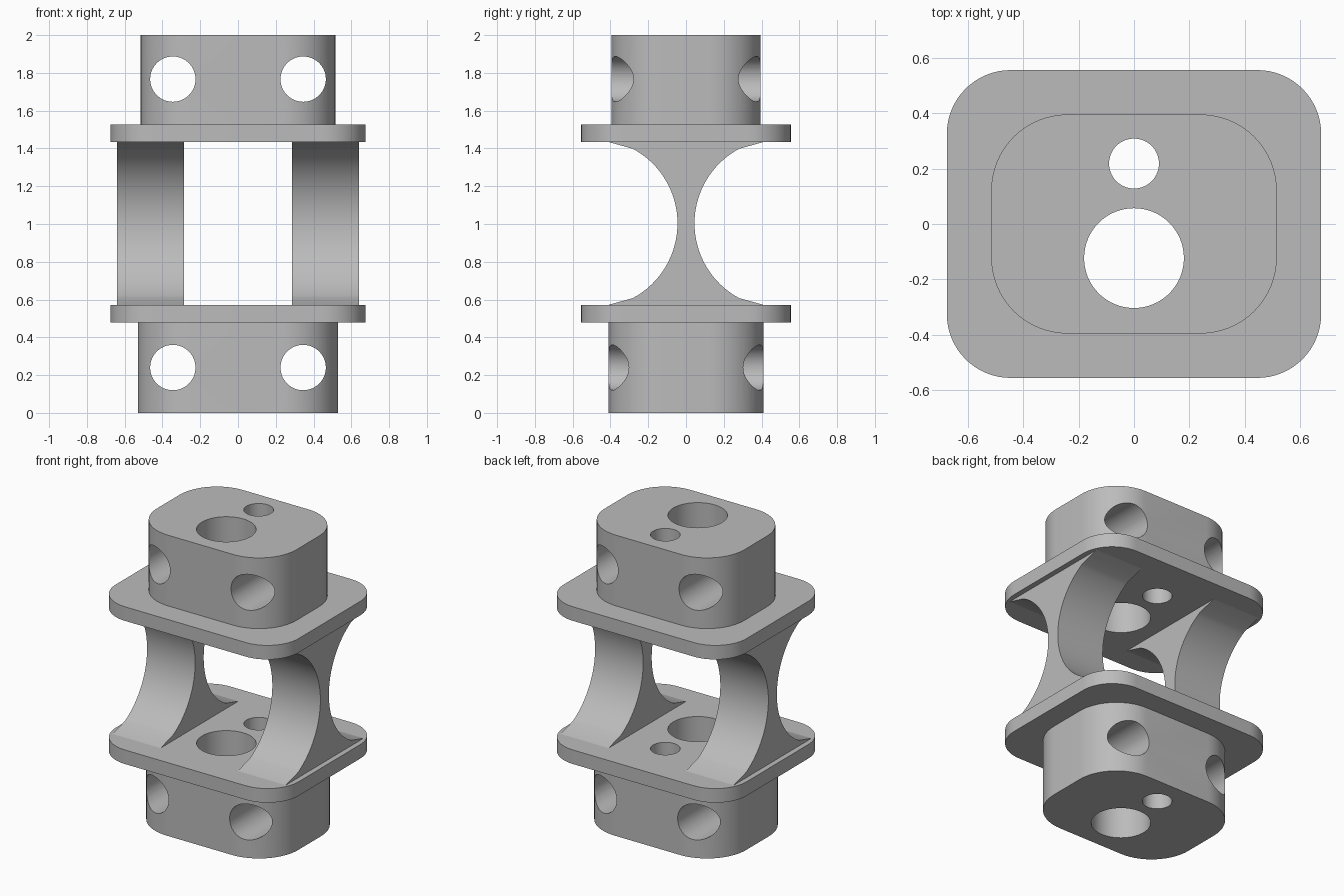
import bpy, bmesh, math
from mathutils import Matrix

cube = bpy.data.objects.get("Cube")
if cube:
    bpy.data.objects.remove(cube, do_unlink=True)

GREY = (0.50, 0.50, 0.50, 1.0)
mat = bpy.data.materials.new("plain grey")
mat.use_nodes = True
mat.diffuse_color = GREY
mat.node_tree.nodes["Principled BSDF"].inputs["Base Color"].default_value = GREY


def make_object(name, bm):
    bmesh.ops.recalc_face_normals(bm, faces=bm.faces)
    mesh = bpy.data.meshes.new(name)
    bm.to_mesh(mesh)
    bm.free()
    mesh.materials.append(mat)
    obj = bpy.data.objects.new(name, mesh)
    bpy.context.collection.objects.link(obj)
    return obj


def extrude(name, outline, offset):
    """Close an outline into a face and extrude it into a solid."""
    bm = bmesh.new()
    face = bm.faces.new([bm.verts.new(p) for p in outline])
    ext = bmesh.ops.extrude_face_region(bm, geom=[face])
    verts = [v for v in ext["geom"] if isinstance(v, bmesh.types.BMVert)]
    bmesh.ops.translate(bm, verts=verts, vec=offset)
    return make_object(name, bm)


def rounded_slab(name, hx, hy, radius, z0, z1, steps=16):
    outline = []
    for corner, (sx, sy) in enumerate([(1, 1), (-1, 1), (-1, -1), (1, -1)]):
        for i in range(steps + 1):
            a = math.pi / 2 * (corner + i / steps)
            outline.append((sx * (hx - radius) + radius * math.cos(a),
                            sy * (hy - radius) + radius * math.sin(a), z0))
    return extrude(name, outline, (0, 0, z1 - z0))


def cutter(name, radius, location, along_y=False):
    bm = bmesh.new()
    turn = Matrix.Rotation(math.pi / 2, 4, "X") if along_y else Matrix()
    bmesh.ops.create_cone(bm, cap_ends=True, segments=64, radius1=radius, radius2=radius,
                          depth=5, matrix=Matrix.Translation(location) @ turn)
    obj = make_object(name, bm)
    obj.hide_render = True
    return obj


def finish(obj, cutters=()):
    """Drill the holes, then smooth the curved faces."""
    bpy.ops.object.select_all(action="DESELECT")
    obj.select_set(True)
    bpy.context.view_layer.objects.active = obj
    for c in cutters:
        mod = obj.modifiers.new("hole", "BOOLEAN")
        mod.object = c
        mod.solver = "EXACT"
        bpy.ops.object.modifier_apply(modifier=mod.name)
    bpy.ops.object.shade_smooth_by_angle(angle=math.radians(30))


# Two bores through the full height
bores = [cutter("large_bore_cutter", 0.18, (0, -0.123, 1)),
         cutter("small_bore_cutter", 0.09, (0, 0.218, 1))]
cutters = list(bores)

# End blocks with cross holes, each against a wider flange
for end, hx, hy, radius, z0, z1, hole_z, f0, f1 in [
        ("lower", 0.53, 0.41, 0.29, 0, 0.478, 0.24, 0.478, 0.572),
        ("upper", 0.515, 0.395, 0.275, 1.528, 2, 1.767, 1.434, 1.528)]:
    cross = [cutter(end + "_cross_hole_cutter", 0.12, (x, 0, hole_z), True)
             for x in (-0.345, 0.345)]
    cutters += cross
    finish(rounded_slab(end + "_block", hx, hy, radius, z0, z1), bores + cross)
    finish(rounded_slab(end + "_flange", 0.675, 0.555, 0.23, f0, f1), bores)

# Waisted legs: circular arcs that flare into a shallow straight foot
MID, HALF, WAIST, ARC = 1.003, 0.431, 0.045, 0.449
sweep = math.asin(0.395 / ARC)
side = [(0.41, -HALF)]
for i in range(33):
    a = sweep * (i / 16 - 1)
    side.append((WAIST + ARC * (1 - math.cos(a)), ARC * math.sin(a)))
side.append((0.41, HALF))
outline = side + [(-y, z) for y, z in reversed(side)]
for name, x in [("left_leg", 0.285), ("right_leg", -0.64)]:
    finish(extrude(name, [(x, y, MID + z) for y, z in outline], (0.355, 0, 0)))

# The cutters are no longer needed
for c in cutters:
    bpy.data.objects.remove(c, do_unlink=True)
